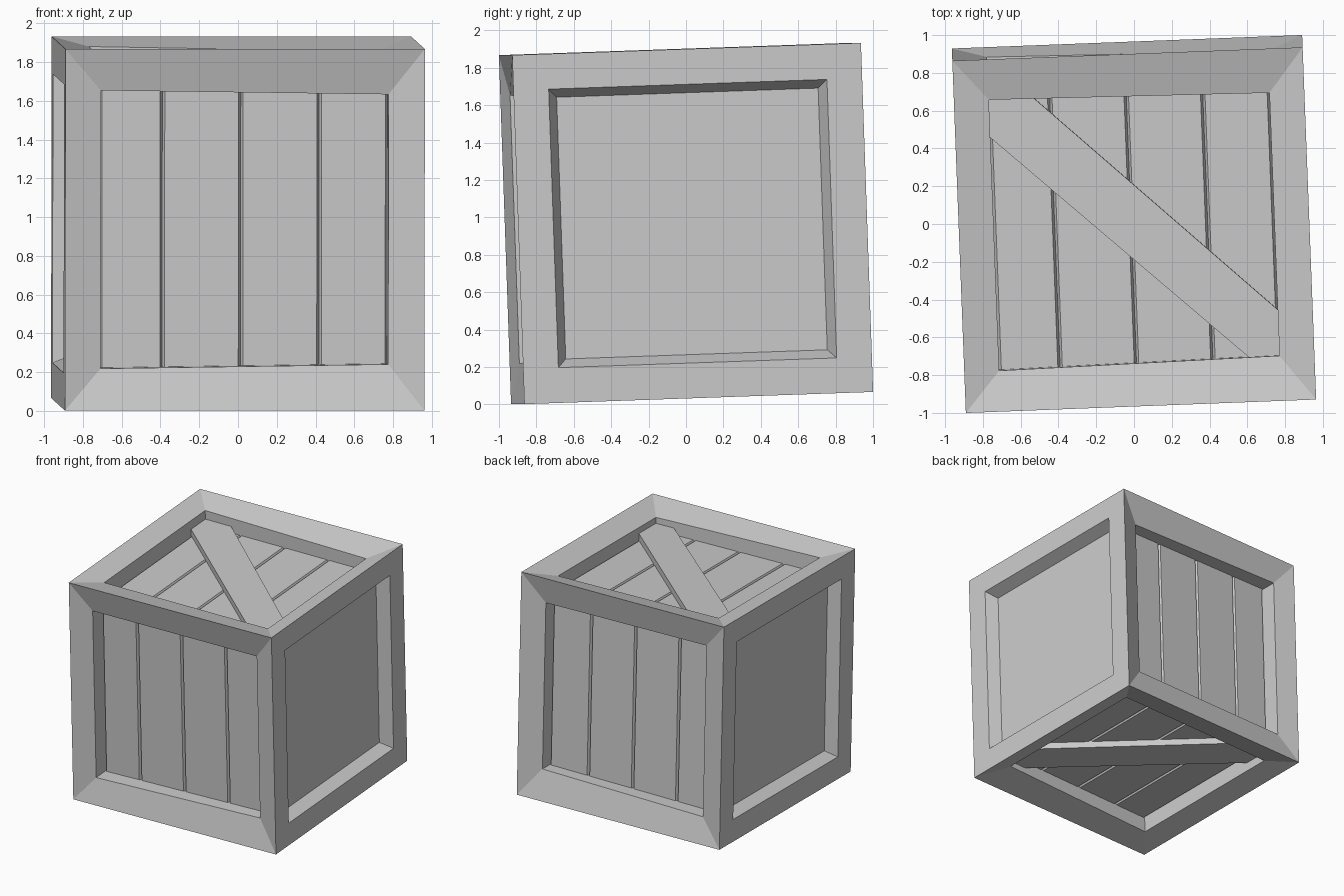
import bpy, bmesh, math
from mathutils import Matrix, Vector

if "Cube" in bpy.data.objects:
    bpy.data.objects.remove(bpy.data.objects["Cube"])

HX, H = 0.928, 0.9335          # half sizes of the crate
UX, VL, VR = 0.743, 0.718, 0.697   # opening: half width, half height left / right
SINK_L, SINK_R = 0.045, 0.07   # how far the bevelled frame dips at the opening
PLANK, BRACE = 0.175, 0.12     # depth of planks and brace below the outer face

# Whole crate sits slightly tilted
POSE = (Matrix.Translation((0, 0, 0.967)) @ Matrix.Rotation(math.radians(2.2), 4, 'Z')
        @ Matrix.Rotation(math.radians(2.0), 4, 'X'))


def turn(deg):
    return Matrix.Rotation(math.radians(deg), 4, 'X')


def finish(bm, name):
    bmesh.ops.remove_doubles(bm, verts=bm.verts, dist=1e-5)
    bmesh.ops.recalc_face_normals(bm, faces=bm.faces)
    bm.transform(POSE)
    me = bpy.data.meshes.new(name)
    bm.to_mesh(me)
    bm.free()
    ob = bpy.data.objects.new(name, me)
    bpy.context.collection.objects.link(ob)
    return ob


def bridge(bm, rings, m, cap=False):
    """Join successive point rings with quads, optionally closing the last."""
    vs = [[bm.verts.new(m @ Vector(p)) for p in r] for r in rings]
    for a, b in zip(vs, vs[1:]):
        n = len(a)
        for i in range(n):
            bm.faces.new((a[i], a[(i + 1) % n], b[(i + 1) % n], b[i]))
    if cap:
        bm.faces.new(vs[-1])


def prism(bm, lower, upper, m):
    """Closed solid between two matching outlines."""
    lo = [bm.verts.new(m @ Vector(p)) for p in lower]
    up = [bm.verts.new(m @ Vector(p)) for p in upper]
    n = len(lo)
    for i in range(n):
        bm.faces.new((lo[i], lo[(i + 1) % n], up[(i + 1) % n], up[i]))
    bm.faces.new(lo)
    bm.faces.new(up)


def square(x, s):
    return [(x, -s, -s), (x, s, -s), (x, s, s), (x, -s, s)]


SIDES = {"top": 0, "front": 90, "bottom": 180, "back": 270}

# Outer frame: four bevelled openings around x, two framed ends with panels
bm = bmesh.new()
outer = [(-HX, -H, H), (HX, -H, H), (HX, H, H), (-HX, H, H)]
zl, zr, zp = H - SINK_L, H - SINK_R, H - PLANK - 0.02
lip = [(-UX, -VL, zl), (UX, -VR, zr), (UX, VR, zr), (-UX, VL, zl)]
deep = [(x, y, zp) for x, y, z in lip]
for deg in SIDES.values():
    bridge(bm, [outer, lip, deep], turn(deg))
for s, inner in ((-1, 0.705), (1, 0.70)):
    bridge(bm, [square(s * HX, H), square(s * HX, 0.745),
                square(s * (HX - 0.10), inner)], Matrix.Identity(4), cap=True)
finish(bm, "crate_frame")

# Planks: four boards per side with V grooves between
cuts = [-UX, -0.42, -0.015, 0.39, UX]
top, g = H - PLANK, 0.012
for side, deg in SIDES.items():
    bm = bmesh.new()
    for a, b in zip(cuts, cuts[1:]):
        prof = [(a, top - 0.03), (a, top - 0.02), (a + g, top),
                (b - g, top), (b, top - 0.02), (b, top - 0.03)]
        prism(bm, [(x, -VL, z) for x, z in prof], [(x, VL, z) for x, z in prof], turn(deg))
    finish(bm, side + "_planks")

# Diagonal braces on top and bottom
outline = [(-UX, 0.515), (-UX, VL), (-0.505, 0.715), (UX, -0.455), (UX, -VR), (0.58, -0.70)]
for name, s in (("top_brace", 1), ("bottom_brace", -1)):
    bm = bmesh.new()
    prism(bm, [(x, y, s * (H - PLANK - 0.01)) for x, y in outline],
          [(x, y, s * (H - BRACE)) for x, y in outline], Matrix.Identity(4))
    finish(bm, name)
